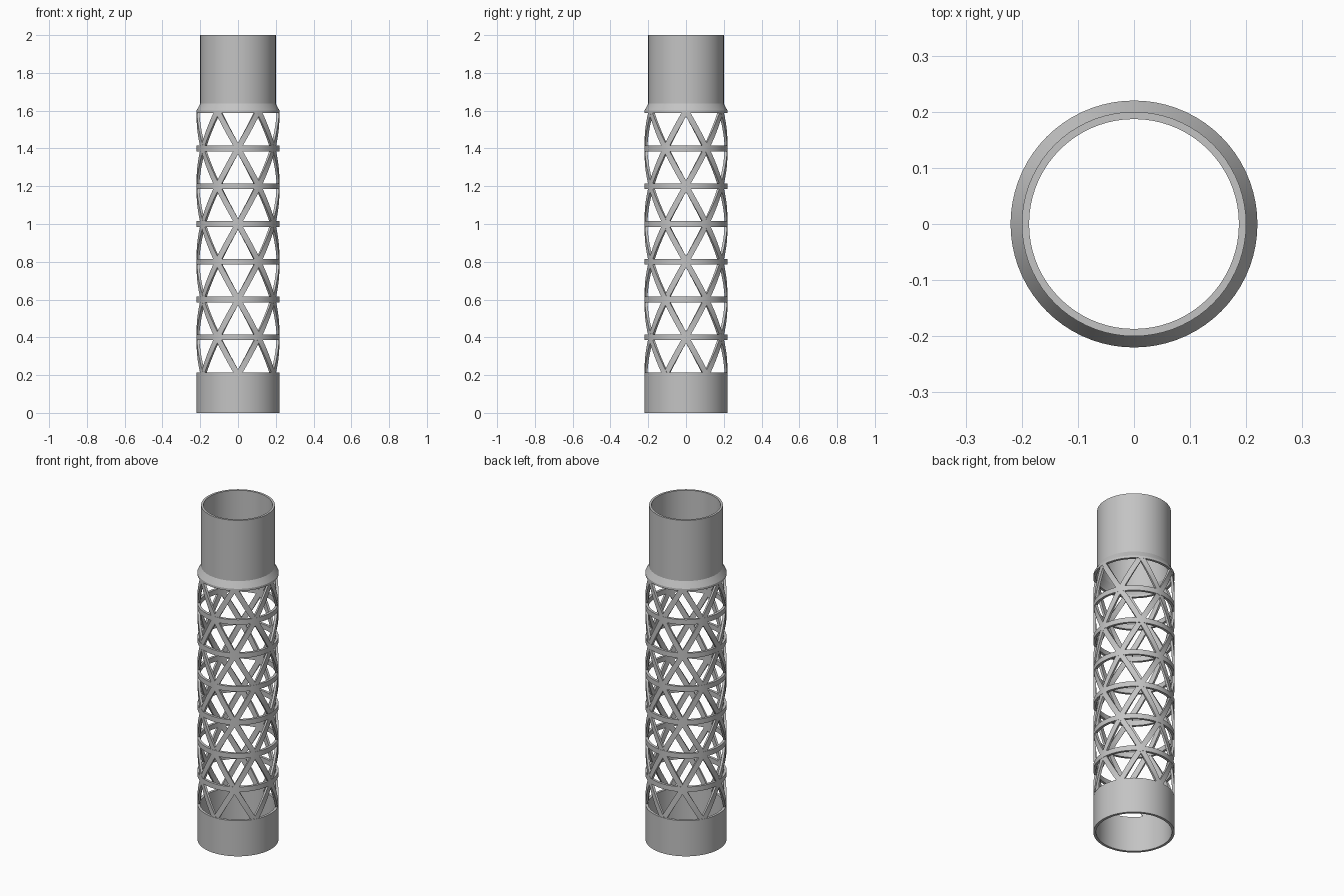
import bpy, bmesh, math

OUTER, INNER = 0.22, 0.205        # wall of the body
NECK_OUT, NECK_IN = 0.20, 0.187   # wall of the upper tube
LOW, HIGH, ROWS = 0.2, 1.6, 7     # lattice span
STEP = (HIGH - LOW) / ROWS
NODES = 6
SEGMENTS = 72

cube = bpy.data.objects.get("Cube")
if cube:
    bpy.data.objects.remove(cube, do_unlink=True)

grey = bpy.data.materials.new("plain_grey")
grey.use_nodes = True
colour = (0.55, 0.55, 0.55, 1)
grey.diffuse_color = colour
grey.node_tree.nodes["Principled BSDF"].inputs["Base Color"].default_value = colour


def finish(bm, name):
    bmesh.ops.recalc_face_normals(bm, faces=bm.faces)
    mesh = bpy.data.meshes.new(name)
    bm.to_mesh(mesh)
    bm.free()
    mesh.materials.append(grey)
    obj = bpy.data.objects.new(name, mesh)
    bpy.context.collection.objects.link(obj)
    bpy.ops.object.select_all(action="DESELECT")
    obj.select_set(True)
    bpy.context.view_layer.objects.active = obj
    bpy.ops.object.shade_smooth_by_angle(angle=math.radians(25))
    return obj


def polar(r, a, z):
    return (r * math.cos(a), r * math.sin(a), z)


def bridge(bm, loop_a, loop_b):
    n = len(loop_a)
    for i in range(n):
        j = (i + 1) % n
        bm.faces.new((loop_a[i], loop_a[j], loop_b[j], loop_b[i]))


def lathe(name, profile):
    """Revolve a closed (radius, height) profile around z."""
    bm = bmesh.new()
    loops = [[bm.verts.new(polar(r, math.tau * s / SEGMENTS, z)) for r, z in profile]
             for s in range(SEGMENTS)]
    for s in range(SEGMENTS):
        bridge(bm, loops[s], loops[(s + 1) % SEGMENTS])
    return finish(bm, name)


def helix_strap(bm, start, turn, width=0.03, steps=56):
    """Flat strap winding up the wall, half a node spacing per row."""
    r_out, r_in = OUTER - 0.0006, INNER + 0.0006
    half = width / 2 / math.sin(math.radians(60)) / OUTER
    loops = []
    for k in range(steps + 1):
        t = k / steps
        a = start + turn * t * ROWS * math.pi / NODES
        z = LOW + t * (HIGH - LOW)
        corners = ((r_out, -half), (r_out, half), (r_in, half), (r_in, -half))
        loops.append([bm.verts.new(polar(r, a + d, z)) for r, d in corners])
    for lower, upper in zip(loops, loops[1:]):
        bridge(bm, lower, upper)
    bm.faces.new(loops[0])
    bm.faces.new(loops[-1])


# Solid sleeve at the foot
lathe("base_sleeve", [(INNER, 0), (OUTER, 0), (OUTER, LOW + 0.013), (INNER, LOW + 0.013)])

# Upper tube with a tapered collar
lathe("neck_and_collar", [(INNER, HIGH - 0.013), (OUTER, HIGH - 0.013), (OUTER, HIGH),
                          (NECK_OUT, HIGH + 0.037), (NECK_OUT, 2), (NECK_IN, 2),
                          (NECK_IN, HIGH + 0.037), (INNER, HIGH)])

# Horizontal hoops at each row of crossings
for i in range(1, ROWS):
    z = LOW + i * STEP
    lathe(f"hoop_{i}", [(INNER, z - 0.015), (OUTER, z - 0.015),
                        (OUTER, z + 0.015), (INNER, z + 0.015)])

# Diagonal straps winding both ways
bm = bmesh.new()
for n in range(NODES):
    for turn in (1, -1):
        helix_strap(bm, -math.pi / 2 + n * math.tau / NODES, turn)
finish(bm, "diagonal_straps")
